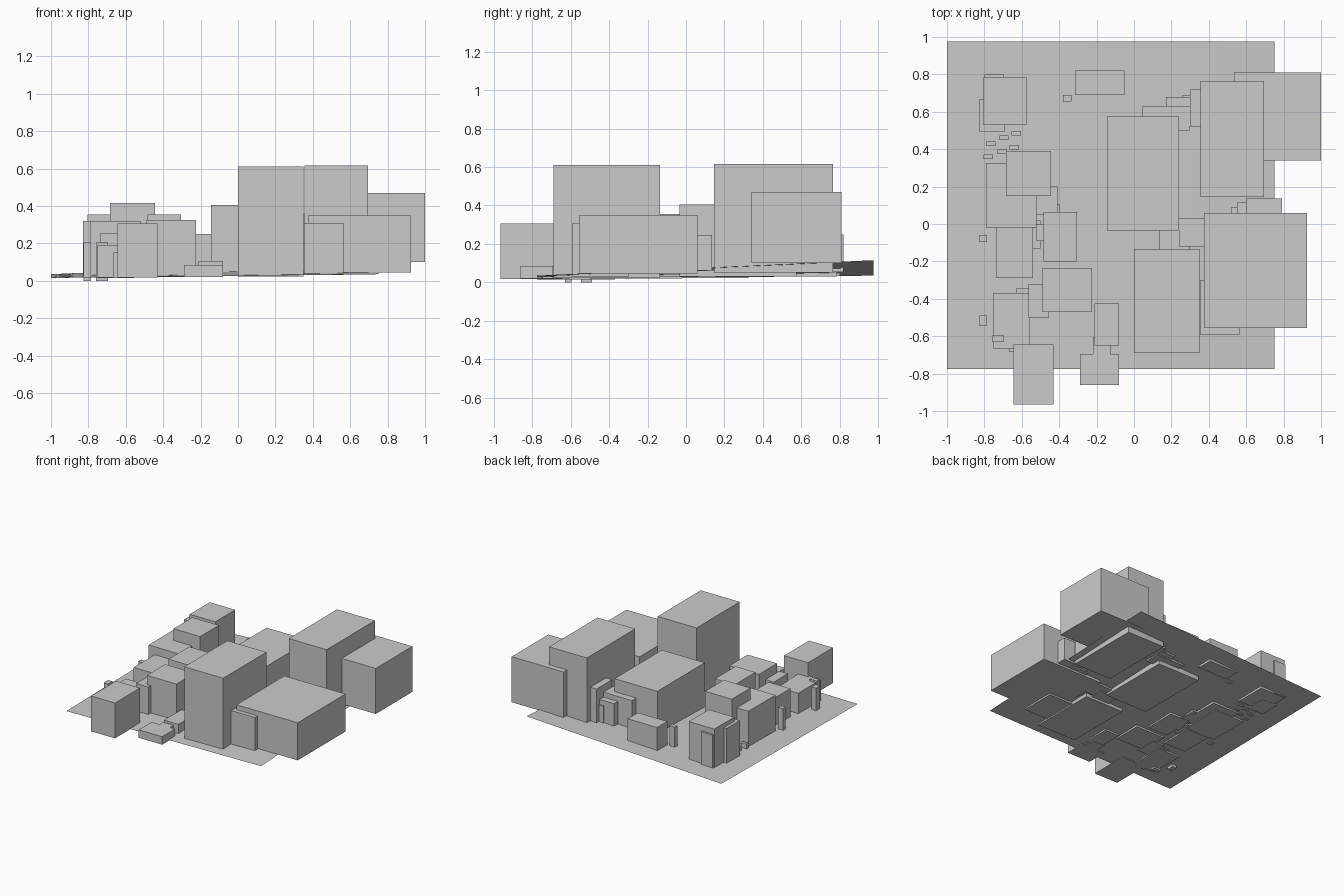
import bpy, bmesh

X0, X1, Y0, Y1 = -1.0, 0.75, -0.775, 0.975


def ground_z(x, y):
    s = (x - X0) / (X1 - X0)
    t = (y - Y0) / (Y1 - Y0)
    return 0.015 + 0.02 * s + 0.02 * t + 0.06 * s * t


def finish(name, bm):
    me = bpy.data.meshes.new(name)
    bm.to_mesh(me)
    bm.free()
    ob = bpy.data.objects.new(name, me)
    bpy.context.collection.objects.link(ob)
    return ob


def block(name, xa, xb, ya, yb, top, base=None):
    # box from its extents; the base follows the lowest ground beneath it
    if base is None:
        base = min(ground_z(x, y) for x in (xa, xb) for y in (ya, yb)) - 0.006
    bm = bmesh.new()
    bmesh.ops.create_cube(bm, size=1)
    for v in bm.verts:
        v.co.x = xb if v.co.x > 0 else xa
        v.co.y = yb if v.co.y > 0 else ya
        v.co.z = top if v.co.z > 0 else base
    return finish(name, bm)


# sloping ground sheet
bm = bmesh.new()
bmesh.ops.create_grid(bm, x_segments=12, y_segments=12, size=0.5)
for v in bm.verts:
    v.co.x = X0 + (v.co.x + 0.5) * (X1 - X0)
    v.co.y = Y0 + (v.co.y + 0.5) * (Y1 - Y0)
    v.co.z = ground_z(v.co.x, v.co.y)
finish("ground", bm)

# large buildings on the right
block("tower_front", 0.0, 0.35, -0.69, -0.135, 0.61)
block("tower_back", 0.355, 0.695, 0.145, 0.765, 0.615, 0.05)
block("hall_back_right", 0.535, 1.0, 0.34, 0.81, 0.47, 0.1)
block("hall_front_right", 0.375, 0.925, -0.555, 0.06, 0.35, 0.045)
block("hall_front_right_wing", 0.352, 0.565, -0.59, -0.3, 0.31)
block("hall_middle", -0.145, 0.24, -0.035, 0.575, 0.405, 0.03)

# annexes between the large buildings
block("annex_north_1", 0.045, 0.3, 0.5, 0.63, 0.30)
block("annex_north_2", 0.17, 0.3, 0.55, 0.68, 0.26)
block("annex_north_3", 0.26, 0.34, 0.6, 0.69, 0.22)
block("annex_north_4", 0.3, 0.36, 0.52, 0.72, 0.36)
block("annex_mid_1", 0.135, 0.3, -0.2, -0.03, 0.16)
block("annex_mid_2", 0.24, 0.38, -0.12, 0.03, 0.20)
block("annex_east_1", 0.6, 0.79, 0.0, 0.135, 0.245)
block("annex_east_2", 0.55, 0.68, 0.0, 0.115, 0.20)
block("annex_east_3", 0.52, 0.6, 0.0, 0.09, 0.18)

# houses on the left, back to front
block("house_back", -0.315, -0.05, 0.69, 0.82, 0.25)
block("house_a", -0.805, -0.575, 0.53, 0.785, 0.355)
block("house_a_side", -0.83, -0.69, 0.495, 0.665, 0.32)
block("house_a_rear", -0.8, -0.695, 0.68, 0.8, 0.31)
block("house_b", -0.685, -0.445, 0.15, 0.39, 0.415)
block("house_c", -0.79, -0.52, -0.02, 0.325, 0.32)
block("house_c_side", -0.54, -0.41, 0.05, 0.2, 0.25)
block("house_c_porch", -0.45, -0.395, 0.04, 0.105, 0.2)
block("house_d", -0.735, -0.54, -0.29, -0.02, 0.255)
block("house_d_side", -0.56, -0.5, -0.13, 0.02, 0.24)
block("house_e", -0.485, -0.305, -0.2, 0.065, 0.355)
block("house_e_side", -0.52, -0.42, -0.09, 0.0, 0.25)
block("house_f", -0.49, -0.225, -0.47, -0.235, 0.325)
block("house_f_side", -0.565, -0.455, -0.5, -0.32, 0.25)
block("house_g", -0.75, -0.555, -0.665, -0.37, 0.19)
block("house_g_rear", -0.63, -0.565, -0.42, -0.345, 0.17)
block("house_g_front", -0.665, -0.59, -0.685, -0.6, 0.15)
block("house_front", -0.645, -0.43, -0.965, -0.645, 0.305, 0.018)

# low sheds at the front
block("shed_rear", -0.21, -0.08, -0.65, -0.425, 0.105)
block("shed_link", -0.22, -0.125, -0.715, -0.605, 0.085)
block("shed_front", -0.29, -0.08, -0.86, -0.695, 0.085, 0.02)

# slim posts
block("post_back", -0.38, -0.335, 0.655, 0.69, 0.22)
block("post_left", -0.83, -0.785, -0.095, -0.06, 0.205)
block("post_front_1", -0.825, -0.785, -0.545, -0.49, 0.205, 0.0)
block("post_front_2", -0.76, -0.695, -0.63, -0.595, 0.205, 0.0)

# small low boxes in a yard
yard = [(-0.63, 0.485), (-0.695, 0.46), (-0.765, 0.43),
        (-0.64, 0.41), (-0.705, 0.385), (-0.78, 0.36)]
for i, (x, y) in enumerate(yard):
    block(f"yard_box_{i + 1}", x - 0.025, x + 0.025, y - 0.012, y + 0.012, 0.075)
